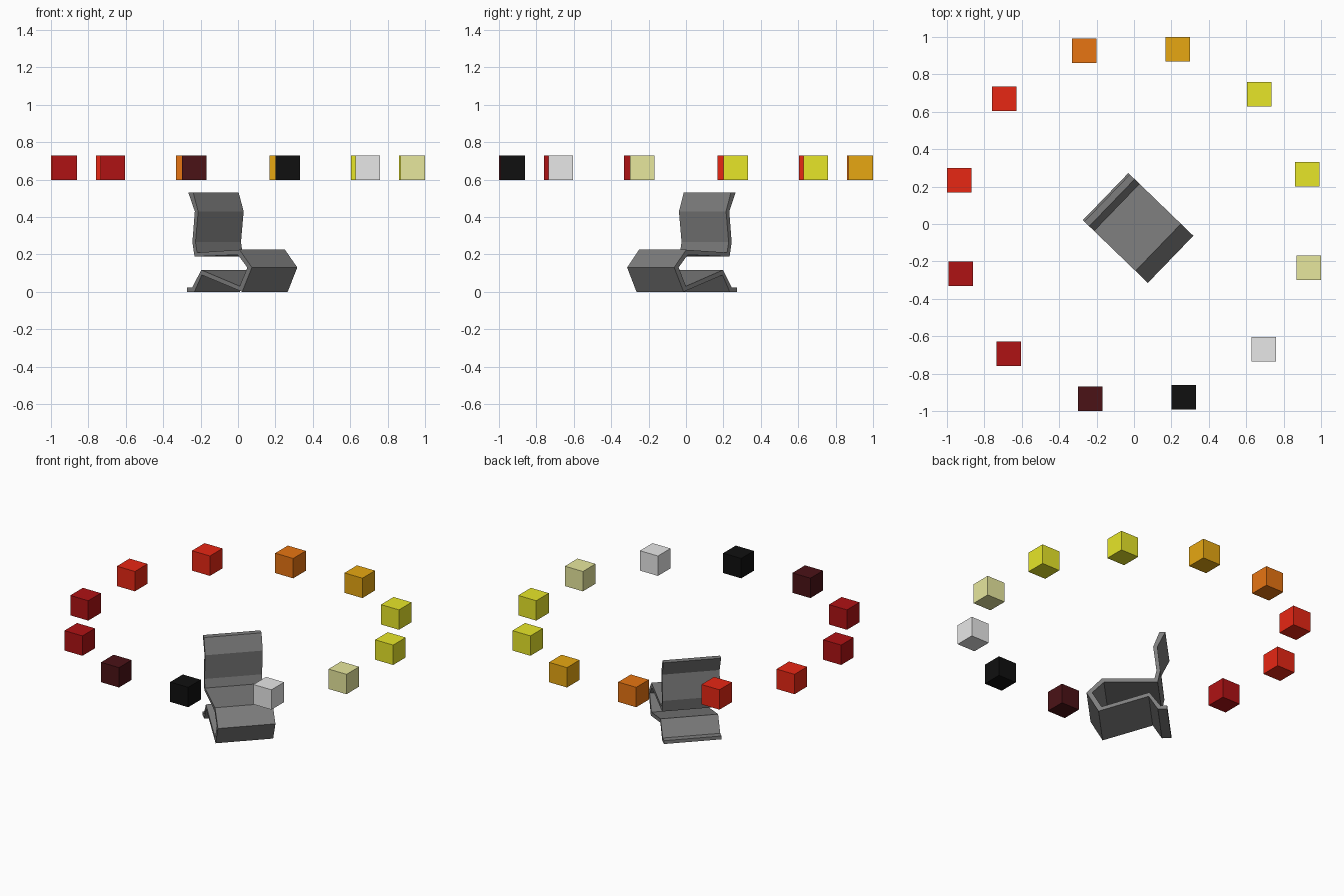
import bpy, bmesh
from math import radians, cos, sin
from mathutils import Matrix

old = bpy.data.objects.get("Cube")
if old:
    bpy.data.objects.remove(old, do_unlink=True)


def material(name, r, g, b):
    m = bpy.data.materials.new(name)
    m.use_nodes = True
    m.diffuse_color = (r, g, b, 1)
    m.node_tree.nodes["Principled BSDF"].inputs["Base Color"].default_value = (r, g, b, 1)
    return m


def add_object(name, bm, mat):
    bmesh.ops.recalc_face_normals(bm, faces=bm.faces)
    mesh = bpy.data.meshes.new(name)
    bm.to_mesh(mesh)
    bm.free()
    mesh.materials.append(mat)
    obj = bpy.data.objects.new(name, mesh)
    bpy.context.collection.objects.link(obj)
    return obj


charcoal = material("charcoal", .206, .206, .206)
amber = material("amber", .8, .39, .006)
yellow = material("yellow", .8, .79, .022)
cream = material("cream", .8, .8, .338)
white = material("white", .8, .8, .8)
black = material("black", .005, .005, .005)
maroon = material("maroon", .07, .006, .008)
dark_red = material("dark red", .43, .006, .007)
red = material("red", .8, .02, .007)
orange = material("orange", .8, .177, .006)

# Chair: one folded ribbon, extruded sideways and turned toward the white cube
outer = [(-.164, .53), (-.127, .43), (-.147, .265), (-.135, .21), (.18, .225),
         (.272, .13), (.2, 0), (-.1, .09), (-.155, 0), (-.211, 0)]
inner = [(-.211, .022), (-.172, .022), (-.104, .117), (.182, .03), (.238, .13),
         (.168, .198), (-.154, .188), (-.17, .265), (-.152, .43), (-.2, .53)]
half_width = .175
bm = bmesh.new()
side = bm.faces.new([bm.verts.new((f, -half_width, z)) for f, z in outer + inner])
ext = bmesh.ops.extrude_face_region(bm, geom=[side], use_keep_orig=True)
moved = [v for v in ext["geom"] if isinstance(v, bmesh.types.BMVert)]
bmesh.ops.translate(bm, verts=moved, vec=(0, 2 * half_width, 0))
bmesh.ops.rotate(bm, verts=bm.verts, matrix=Matrix.Rotation(radians(-44), 3, "Z"))
add_object("folded_chair", bm, charcoal)

# Ring of twelve floating cubes, every 30 degrees clockwise
ring = [amber, yellow, yellow, cream, white, black,
        maroon, dark_red, dark_red, red, red, orange]
for i, mat in enumerate(ring):
    a = radians(76 - 30 * i)
    bm = bmesh.new()
    bmesh.ops.create_cube(bm, size=.131)
    cube = add_object(f"ring_cube_{i + 1}", bm, mat)
    cube.location = (.963 * cos(a), .963 * sin(a), .663)
